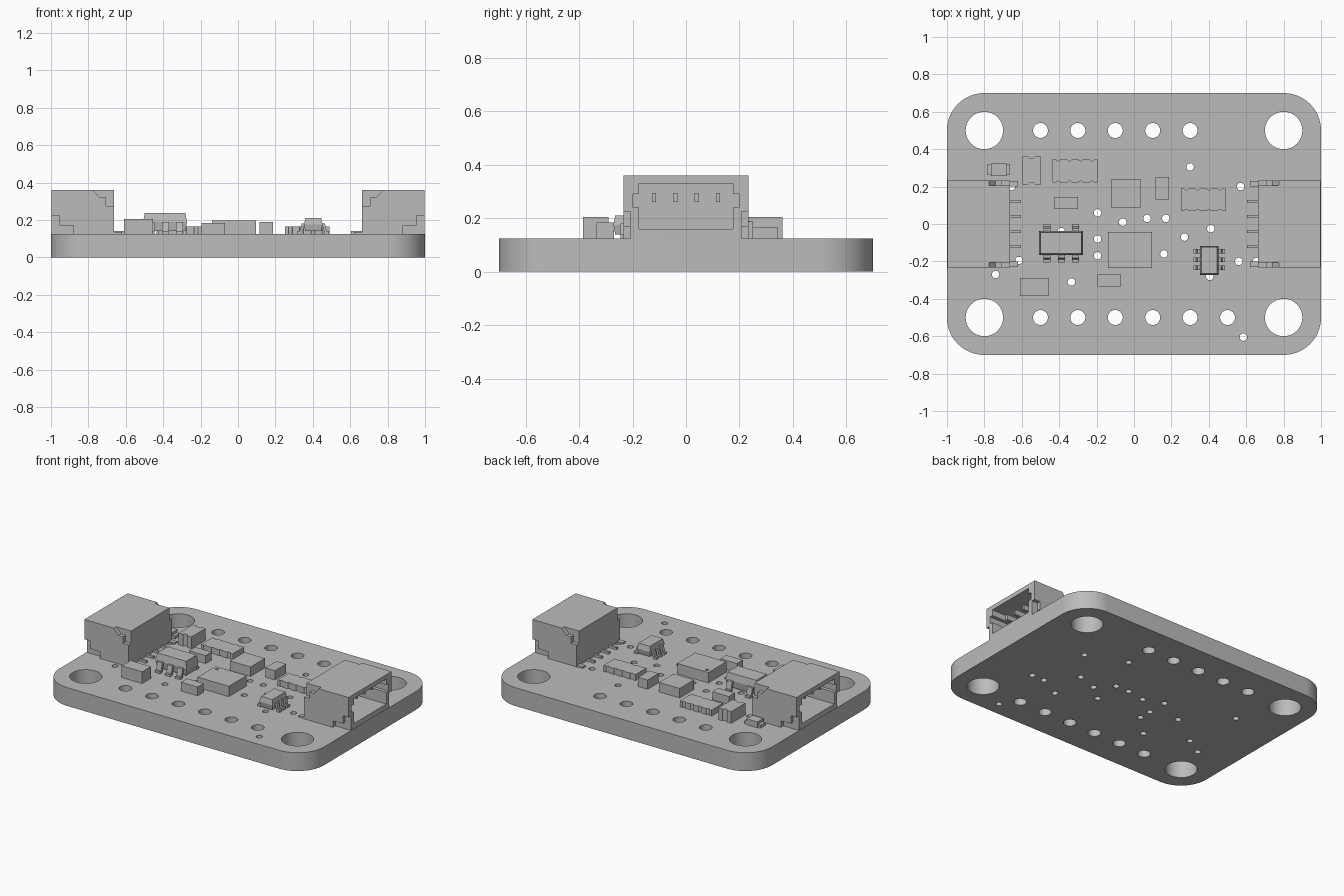
import bpy, bmesh, math
from mathutils import Vector

if "Cube" in bpy.data.objects:
    bpy.data.objects.remove(bpy.data.objects["Cube"])

grey = bpy.data.materials.new("plain grey")
grey.use_nodes = True
grey.diffuse_color = (0.5, 0.5, 0.5, 1)
grey.node_tree.nodes["Principled BSDF"].inputs["Base Color"].default_value = (0.5, 0.5, 0.5, 1)

TOP = 0.125  # upper face of the board


def finish(name, bm):
    bmesh.ops.recalc_face_normals(bm, faces=bm.faces)
    mesh = bpy.data.meshes.new(name)
    bm.to_mesh(mesh)
    bm.free()
    obj = bpy.data.objects.new(name, mesh)
    bpy.context.collection.objects.link(obj)
    mesh.materials.append(grey)
    return obj


def prism(bm, points, offset):
    """Extrude a closed outline along a vector."""
    face = bm.faces.new([bm.verts.new(p) for p in points])
    out = bmesh.ops.extrude_face_region(bm, geom=[face])
    moved = [v for v in out["geom"] if isinstance(v, bmesh.types.BMVert)]
    bmesh.ops.translate(bm, verts=moved, vec=Vector(offset))


def block(bm, x0, x1, y0, y1, z0, z1):
    prism(bm, [(x0, y0, z0), (x1, y0, z0), (x1, y1, z0), (x0, y1, z0)], (0, 0, z1 - z0))


def box(name, *ext):
    bm = bmesh.new()
    block(bm, *ext)
    return finish(name, bm)


def cut(obj, cutter):
    mod = obj.modifiers.new("cut", 'BOOLEAN')
    mod.operation, mod.solver, mod.object = 'DIFFERENCE', 'EXACT', cutter
    bpy.context.view_layer.objects.active = obj
    bpy.ops.object.modifier_apply(modifier=mod.name)
    bpy.data.objects.remove(cutter)


def circle(x, y, r, n):
    return [(x + r * math.cos(2 * math.pi * i / n), y + r * math.sin(2 * math.pi * i / n)) for i in range(n)]


# Board: rounded outline with mounting holes, header holes and vias
outline = []
for k, (sx, sy) in enumerate([(1, 1), (-1, 1), (-1, -1), (1, -1)]):
    for i in range(17):
        a = math.pi / 2 * (k + i / 16)
        outline.append((sx * 0.8 + 0.2 * math.cos(a), sy * 0.5 + 0.2 * math.sin(a)))
loops = [outline]
loops += [circle(sx * 0.8, sy * 0.5, 0.1, 48) for sx in (-1, 1) for sy in (-1, 1)]
loops += [circle(-0.5 + 0.2 * i, 0.5, 0.04, 32) for i in range(5)]
loops += [circle(-0.5 + 0.2 * i, -0.5, 0.04, 32) for i in range(6)]
vias = [(.3, .305), (.57, .2), (-.655, .2), (-.195, .06), (-.06, .01), (.07, .03), (.17, .03),
        (-.195, -.08), (-.195, -.17), (-.39, -.04), (.27, -.07), (.41, -.025), (.16, -.16),
        (.56, -.2), (.655, -.2), (.405, -.28), (.585, -.605), (-.335, -.31), (-.74, -.27), (-.615, -.195)]
loops += [circle(x, y, 0.02, 20) for x, y in vias]

curve = bpy.data.curves.new("board_outline", 'CURVE')
curve.dimensions, curve.fill_mode, curve.extrude = '2D', 'BOTH', TOP / 2
for pts in loops:
    spline = curve.splines.new('POLY')
    spline.points.add(len(pts) - 1)
    for p, (x, y) in zip(spline.points, pts):
        p.co = (x, y, 0, 1)
    spline.use_cyclic_u = True
helper = bpy.data.objects.new("board_outline", curve)
bpy.context.collection.objects.link(helper)
bm = bmesh.new()
bm.from_mesh(helper.to_mesh())
helper.to_mesh_clear()
bpy.data.objects.remove(helper)
bmesh.ops.remove_doubles(bm, verts=bm.verts, dist=1e-5)
bmesh.ops.translate(bm, verts=bm.verts, vec=(0, 0, TOP / 2))
board = finish("board", bm)
bpy.ops.object.select_all(action='DESELECT')
board.select_set(True)
bpy.context.view_layer.objects.active = board
bpy.ops.object.shade_smooth_by_angle(angle=math.radians(30))


# Side connectors: hollow shell, stepped side recesses, contacts and solder tails
def connector(side, s):
    def sbox(bm, x0, x1, *rest):
        block(bm, s * x0, s * x1, *rest)

    bm = bmesh.new()
    sbox(bm, .663, .998, -.233, .233, TOP, .36)
    shell = finish(side + "_connector_shell", bm)
    upper = [(.775, .37), (.775, .36), (.74, .32), (.705, .32), (.705, .275), (.65, .275), (.65, .37)]
    lower = [(1.1, .225), (.955, .225), (.955, .17), (.88, .17), (.88, .1), (1.1, .1)]
    for profile in (upper, lower):
        for y in (-.3, .207):
            bm = bmesh.new()
            prism(bm, [(s * x, y, z) for x, z in profile], (0, .093, 0))
            cut(shell, finish("cutter", bm))
    for w, z0, z1 in ((.175, .16, .33), (.198, .24, .29)):
        bm = bmesh.new()
        sbox(bm, .71, 1.1, -w, w, z0, z1)
        cut(shell, finish("cutter", bm))
    pins = bmesh.new()
    for i in range(4):
        y = -.12 + .08 * i
        sbox(pins, .70, .93, y - .008, y + .008, .26, .295)
        sbox(pins, .605, .69, y - .008, y + .008, TOP, .14)
    for y in (-.23, .2):
        sbox(pins, .62, .70, y, y + .03, TOP, .135)
    finish(side + "_connector_contacts", pins)


connector("left", 1)
connector("right", -1)


# Leaded chips: body tapered above and below the middle, with bent leads
def chip(name, x0, x1, y0, y1, z0, z1, taper):
    bm = bmesh.new()
    zm = (z0 + z1) / 2
    rings = []
    for z, t in ((z0, taper), (zm, 0), (z1, taper)):
        rings.append([bm.verts.new(p) for p in ((x0 + t, y0 + t, z), (x1 - t, y0 + t, z),
                                                (x1 - t, y1 - t, z), (x0 + t, y1 - t, z))])
    bm.faces.new(rings[0])
    bm.faces.new(rings[2])
    for a, b in zip(rings, rings[1:]):
        for i in range(4):
            j = (i + 1) % 4
            bm.faces.new((a[i], a[j], b[j], b[i]))
    finish(name, bm)


def lead(bm, base, out, reach, width, z):
    """Bent lead from a body edge, running outward along a unit vector."""
    base, out = Vector(base), Vector(out)
    across = Vector((-out.y, out.x, 0)) * width
    r, t = reach, .015
    profile = [(-.02, z), (r * .4, z), (r * .65, TOP + t), (r, TOP + t), (r, TOP),
               (r * .35, TOP), (r * .1, z - t), (-.02, z - t)]
    pts = [base + out * d - across / 2 + Vector((0, 0, h)) for d, h in profile]
    prism(bm, pts, across)


chip("regulator_body", -.507, -.273, -.167, -.038, .14, .237, .008)
bm = bmesh.new()
for x in (-.465, -.388, -.312):
    lead(bm, (x, -.165, 0), (0, -1, 0), .04, .038, .19)
for x in (-.465, -.312):
    lead(bm, (x, -.04, 0), (0, 1, 0), .04, .038, .19)
finish("regulator_leads", bm)

chip("small_chip_body", .353, .452, -.272, -.117, .14, .21, .007)
bm = bmesh.new()
for y in (-.147, -.19, -.233):
    lead(bm, (.355, y, 0), (-1, 0, 0), .037, .024, .18)
    lead(bm, (.45, y, 0), (1, 0, 0), .037, .024, .18)
finish("small_chip_leads", bm)

# Flat main chip with a shallow corner mark
main = box("main_chip", -.14, .095, -.235, -.042, TOP, .196)
bm = bmesh.new()
prism(bm, [(x, y, .19) for x, y in circle(-.11, -.07, .011, 16)], (0, 0, .05))
cut(main, finish("cutter", bm))

# Plain block parts
box("sensor", -.12, .035, .085, .24, TOP, .19)
box("upper_capacitor", .115, .187, .13, .25, TOP, .188)
box("middle_resistor", -.425, -.30, .08, .145, TOP, .18)
box("lower_left_capacitor", -.61, -.455, -.385, -.29, TOP, .205)
box("lower_middle_capacitor", -.195, -.07, -.335, -.27, TOP, .185)


# Arrays with small scallops along two edges
def array(name, x0, x1, y0, y1, top, notches):
    n, pitch, upper = 8, (x1 - x0) / notches, []
    for k in range(notches):
        c = x0 + pitch * (k + .5)
        r = pitch * .18
        upper += [(c - r * math.cos(math.pi * i / n), r * math.sin(math.pi * i / n) * .7) for i in range(n + 1)]
    pts = [(x0, y1)] + [(x, y1 - d) for x, d in upper] + [(x1, y1), (x1, y0)]
    pts += [(x, y0 + d) for x, d in reversed(upper)] + [(x0, y0)]
    bm = bmesh.new()
    prism(bm, [(x, y, TOP) for x, y in pts], (0, 0, top - TOP))
    finish(name, bm)


array("right_resistor_array", .25, .49, .07, .19, .166, 4)
array("left_resistor_array", -.435, -.195, .222, .345, .166, 4)
array("left_capacitor", -.595, -.498, .21, .362, .205, 1)

# Indicator light: end pads, base and raised lens
box("indicator_base", -.785, -.663, .265, .317, TOP, .145)
box("indicator_lens", -.765, -.683, .257, .323, TOP, .165)
